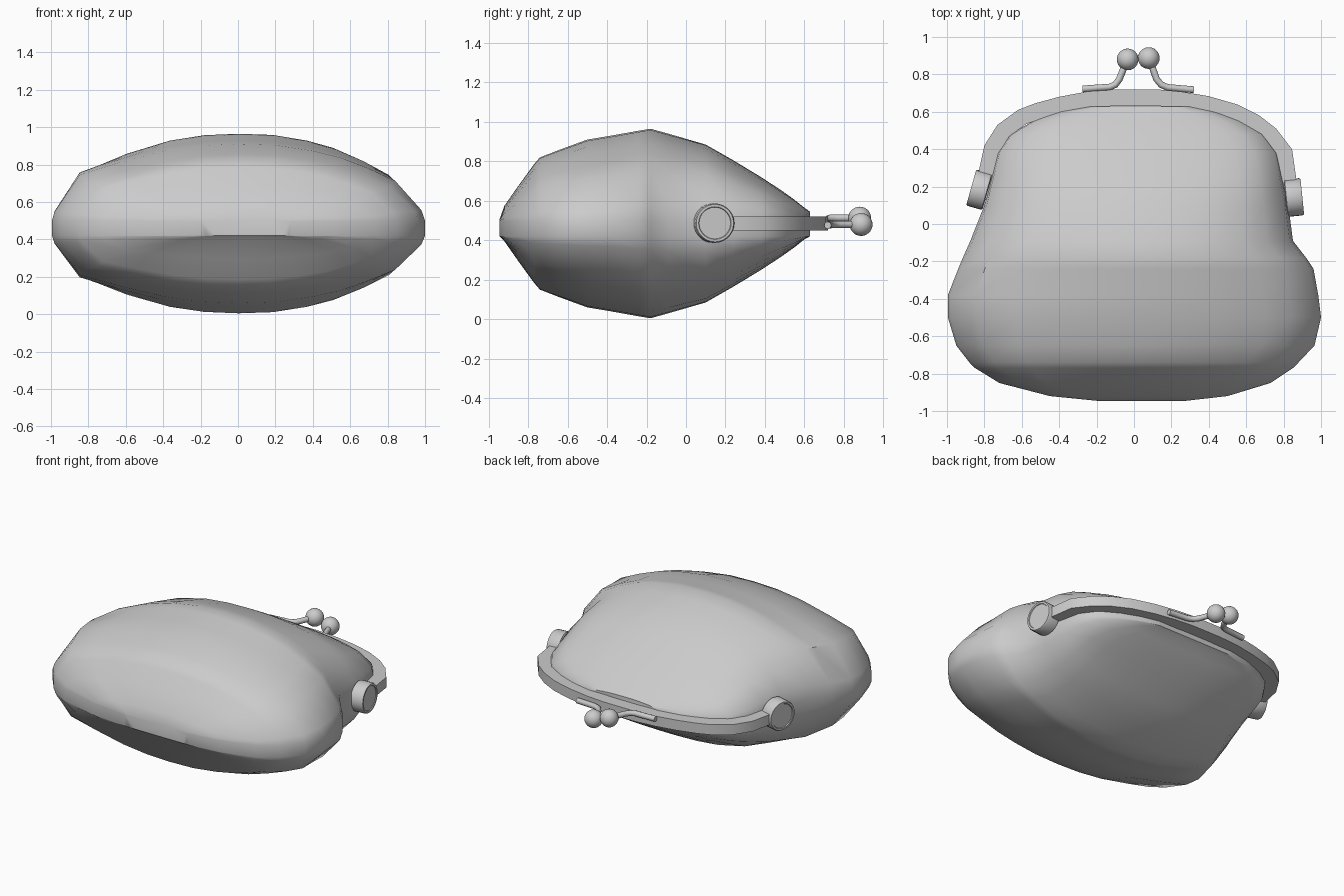
import bpy, bmesh, math
from mathutils import Vector

if "Cube" in bpy.data.objects:
    bpy.data.objects.remove(bpy.data.objects["Cube"])


def make_object(name, bm, angle=35):
    bmesh.ops.recalc_face_normals(bm, faces=bm.faces)
    mesh = bpy.data.meshes.new(name)
    bm.to_mesh(mesh)
    bm.free()
    ob = bpy.data.objects.new(name, mesh)
    bpy.context.collection.objects.link(ob)
    bpy.ops.object.select_all(action='DESELECT')
    ob.select_set(True)
    bpy.context.view_layer.objects.active = ob
    bpy.ops.object.shade_smooth_by_angle(angle=math.radians(angle))
    return ob


def loft(bm, sections):
    # skin closed rings and cap both ends
    rings = [[bm.verts.new(p) for p in s] for s in sections]
    n = len(rings[0])
    for a, b in zip(rings, rings[1:]):
        for i in range(n):
            j = (i + 1) % n
            bm.faces.new((a[i], a[j], b[j], b[i]))
    bm.faces.new(rings[0])
    bm.faces.new(rings[-1])


# Pouch rows from base to mouth: y, left edge, right edge, bulge
rows = [
    (-.945, -.20, .28, .005), (-.92, -.45, .50, .075), (-.85, -.72, .73, .175),
    (-.77, -.85, .85, .285), (-.74, -.88, .88, .32), (-.65, -.95, .965, .355),
    (-.50, -.995, 1.0, .41), (-.38, -.995, .985, .43), (-.24, -.94, .96, .455),
    (-.18, -.915, .92, .465), (-.09, -.875, .85, .44), (.10, -.80, .825, .385),
    (.24, -.765, .795, .305), (.38, -.73, .765, .22), (.48, -.66, .69, .155),
    (.55, -.54, .57, .105), (.60, -.41, .44, .065), (.628, -.26, .32, .045),
]
# Cross-section of the full lower pouch (u, height); the neck is rounder
section = [(-1, 0), (-.985, .12), (-.85, .60), (-.65, .75), (-.4, .91), (-.2, .98), (0, 1),
           (.2, .985), (.4, .91), (.55, .82), (.7, .68), (.84, .52), (.98, .14), (1, 0)]
RIM_LOW, RIM_HIGH = .42, .50
sections = []
for y, left, right, bulge in rows:
    top, bottom = [], []
    neck = min(1, max(0, (y + .3) / .4))
    for u, h in section:
        x = (left + right) / 2 + u * (right - left) / 2
        s = h + neck * (max(0, 1 - abs(u) ** 2.3) ** (1 / 2.3) - h)
        top.append((x, y, RIM_HIGH + bulge * s))
        bottom.append((x, y, RIM_LOW - max(0, bulge - .05) * s * (.94 + .06 * s)))
    sections.append(top + bottom[::-1])
bm = bmesh.new()
loft(bm, sections)
pouch = make_object("pouch", bm, 40)
cloth = bpy.data.materials.new("cloth")
cloth.diffuse_color = (.56, .56, .56, 1)
cloth.use_nodes = True
cloth.node_tree.nodes["Principled BSDF"].inputs["Base Color"].default_value = cloth.diffuse_color
pouch.data.materials.append(cloth)

# Metal frame bent around the mouth, outer edge left to right
outer = [Vector(p) for p in [
    (-.855, .14), (-.835, .26), (-.80, .42), (-.73, .53), (-.62, .61), (-.53, .645),
    (-.40, .68), (-.25, .708), (-.1, .72), (.12, .72), (.25, .708), (.40, .683),
    (.55, .64), (.67, .58), (.76, .51), (.845, .40), (.868, .24), (.875, .12)]]
sections = []
for i, p in enumerate(outer):
    t = (outer[min(i + 1, len(outer) - 1)] - outer[max(i - 1, 0)]).normalized()
    q = p + Vector((t.y, -t.x)) * .088
    sections.append([(p.x, p.y, .45), (p.x, p.y, .52), (q.x, q.y, .52), (q.x, q.y, .45)])
bm = bmesh.new()
loft(bm, sections)
make_object("clasp_frame", bm)


# Hinge discs with a slightly recessed outer face
def hinge(name, center, axis):
    profile = [(.09, -.045), (.1, -.04), (.1, .036), (.095, .045), (.083, .045), (.08, .04)]
    rot = Vector(axis).to_track_quat('Z', 'Y')
    ring = [2 * math.pi * k / 28 for k in range(28)]
    bm = bmesh.new()
    loft(bm, [[Vector(center) + rot @ Vector((r * math.cos(a), r * math.sin(a), h))
               for a in ring] for r, h in profile])
    make_object(name, bm)


hinge("hinge_right", (.855, .142, .487), (.99, .1, 0))
hinge("hinge_left", (-.827, .183, .487), (-.96, .27, 0))


# Kiss-lock: bent rod ending in a ball
def kiss_lock(side, path, ball):
    pts = [Vector(p) for p in path]
    sections = []
    for i, p in enumerate(pts):
        t = (pts[min(i + 1, len(pts) - 1)] - pts[max(i - 1, 0)]).normalized()
        n = Vector((-t.y, t.x, 0)).normalized()
        b = t.cross(n)
        sections.append([p + .018 * (n * math.cos(a) + b * math.sin(a))
                         for a in [2 * math.pi * k / 12 for k in range(12)]])
    bm = bmesh.new()
    loft(bm, sections)
    make_object("clasp_rod_" + side, bm, 50)
    bm = bmesh.new()
    bmesh.ops.create_uvsphere(bm, u_segments=24, v_segments=14, radius=.058)
    bmesh.ops.translate(bm, verts=bm.verts, vec=ball)
    make_object("clasp_ball_" + side, bm, 50)


kiss_lock("left", [(-.275, .722, .51), (-.13, .732, .513), (-.10, .745, .513),
                   (-.078, .775, .513), (-.04, .87, .513)], (-.034, .88, .512))
kiss_lock("right", [(.32, .718, .476), (.18, .73, .478), (.145, .745, .48),
                    (.12, .775, .48), (.083, .88, .48)], (.079, .887, .48))
